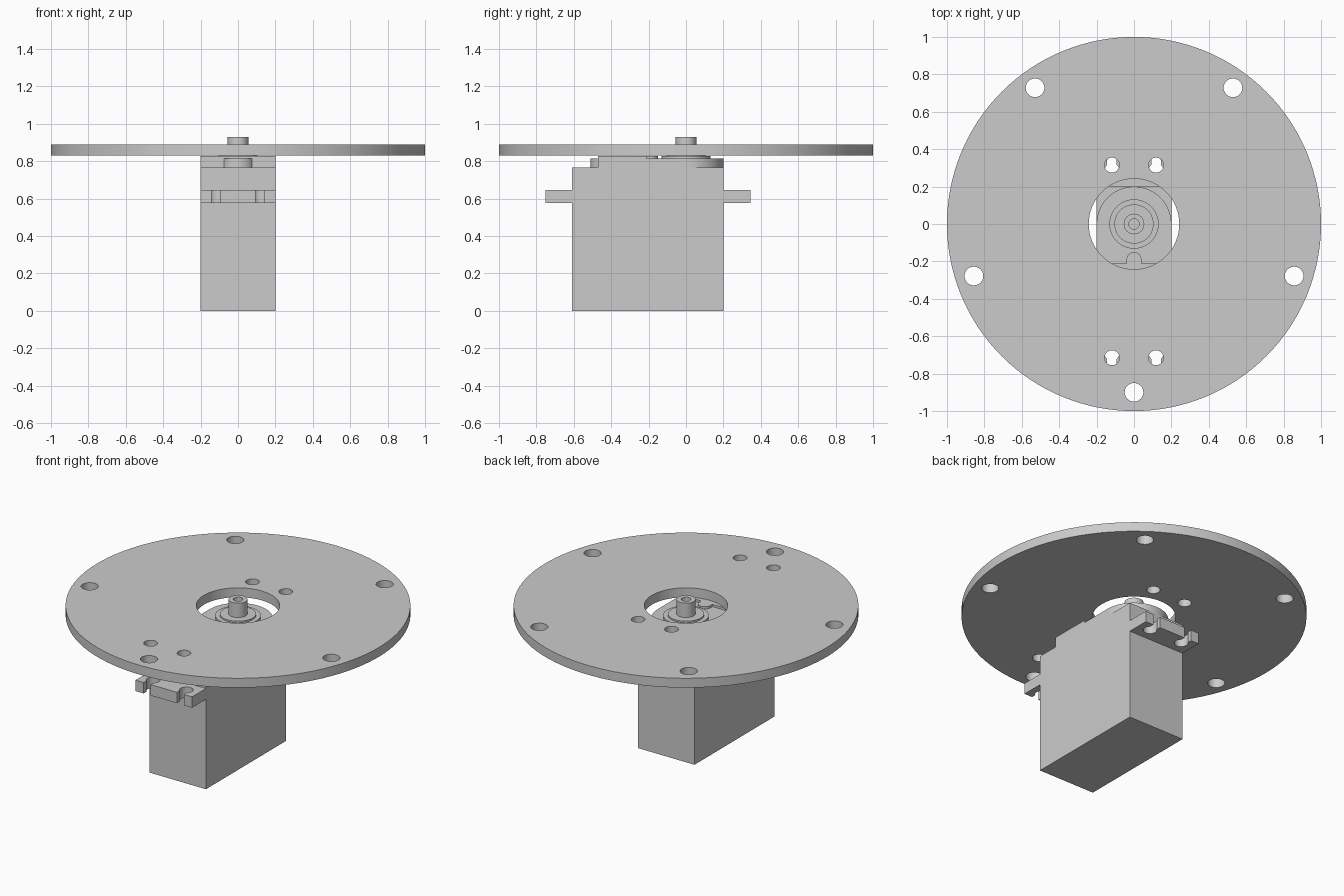
import bpy, bmesh
from math import sin, cos, radians

if "Cube" in bpy.data.objects:
    bpy.data.objects.remove(bpy.data.objects["Cube"])

grey = bpy.data.materials.new("grey")
grey.diffuse_color = (0.6, 0.6, 0.6, 1)
grey.use_nodes = True
grey.node_tree.nodes["Principled BSDF"].inputs["Base Color"].default_value = grey.diffuse_color


def arc(cx, cy, r, a0=0, a1=360, n=48):
    """Points on an arc; a full circle leaves out the repeated last point."""
    count = n if abs(a1 - a0) == 360 else n + 1
    return [(cx + r * cos(radians(a0 + (a1 - a0) * i / n)),
             cy + r * sin(radians(a0 + (a1 - a0) * i / n))) for i in range(count)]


def rect(x0, y0, x1, y1):
    return [(x0, y0), (x1, y0), (x1, y1), (x0, y1)]


def slab(name, z0, z1, *outlines):
    """Extrude an outline from z0 to z1; further outlines are holes."""
    curve = bpy.data.curves.new(name, 'CURVE')
    curve.dimensions = '2D'
    curve.fill_mode = 'BOTH'
    curve.extrude = (z1 - z0) / 2
    for pts in outlines:
        s = curve.splines.new('POLY')
        s.points.add(len(pts) - 1)
        for p, (x, y) in zip(s.points, pts):
            p.co = (x, y, 0, 1)
        s.use_cyclic_u = True
    ob = bpy.data.objects.new(name, curve)
    bpy.context.collection.objects.link(ob)
    ob.location.z = (z0 + z1) / 2
    bpy.ops.object.select_all(action='DESELECT')
    ob.select_set(True)
    bpy.context.view_layer.objects.active = ob
    bpy.ops.object.convert(target='MESH')
    ob = bpy.context.object
    bm = bmesh.new()
    bm.from_mesh(ob.data)
    bmesh.ops.remove_doubles(bm, verts=bm.verts, dist=0.0001)
    bmesh.ops.recalc_face_normals(bm, faces=bm.faces)
    bm.to_mesh(ob.data)
    bm.free()
    ob.data.materials.clear()
    ob.data.materials.append(grey)
    bpy.ops.object.shade_smooth_by_angle(angle=radians(30))
    return ob


# Round plate: centre opening, five rim holes, four screw holes
rim_holes = [arc(0.9 * cos(radians(a)), 0.9 * sin(radians(a)), 0.05, n=32)
             for a in (-90, -18, 54, 126, 198)]
screw_holes = [arc(x, y, 0.04, n=32) for x in (-0.118, 0.118) for y in (0.315, -0.715)]
slab("round_plate", 0.83, 0.89, arc(0, 0, 1, n=128), arc(0, 0, 0.242, n=64),
     *rim_holes, *screw_holes)

# Motor case
slab("motor_case", 0, 0.765, rect(-0.2, -0.61, 0.2, 0.2))

# Case top, rounded around the shaft
slab("case_top", 0.765, 0.813,
     [(-0.2, -0.47), (0.2, -0.47)] + arc(0, 0, 0.2, 0, 180))

# Raised cover with a rounded tongue pointing at the shaft
slab("raised_cover", 0.813, 0.828,
     [(-0.2, -0.47), (0.2, -0.47), (0.2, -0.21)]
     + [(0.04, -0.21)] + arc(0, -0.19, 0.04, 0, 180, 16) + [(-0.04, -0.21), (-0.2, -0.21)])

# Rounded cable boss at the front
slab("cable_boss", 0.765, 0.813, [(0.09, -0.46)] + [(-0.09, -0.46)]
     + arc(0, -0.42, 0.09, 180, 360, 24))


# Mounting tabs with two keyhole slots open at the outer end
def tab(name, base, end):
    s = 1 if end > base else -1
    hole_y = end - s * 0.06
    pts = [(-0.2, base), (-0.2, end)]
    for cx in (-0.118, 0.118):
        pts.append((cx - 0.025, end))
        pts += [(x, hole_y + s * (y - hole_y))
                for x, y in arc(cx, hole_y, 0.04, 129, 411, 24)]
        pts.append((cx + 0.025, end))
    pts += [(0.2, end), (0.2, base)]
    slab(name, 0.575, 0.645, pts)


tab("front_tab", -0.61, -0.75)
tab("back_tab", 0.2, 0.345)

# Output bearing rings and hollow shaft
slab("bearing_disc", 0.813, 0.828, arc(0, 0, 0.132))
slab("bearing_ring", 0.828, 0.838, arc(0, 0, 0.105))
slab("shaft_core", 0.838, 0.88, arc(0, 0, 0.055))
slab("shaft_rim", 0.88, 0.93, arc(0, 0, 0.055), arc(0, 0, 0.028, n=32))
